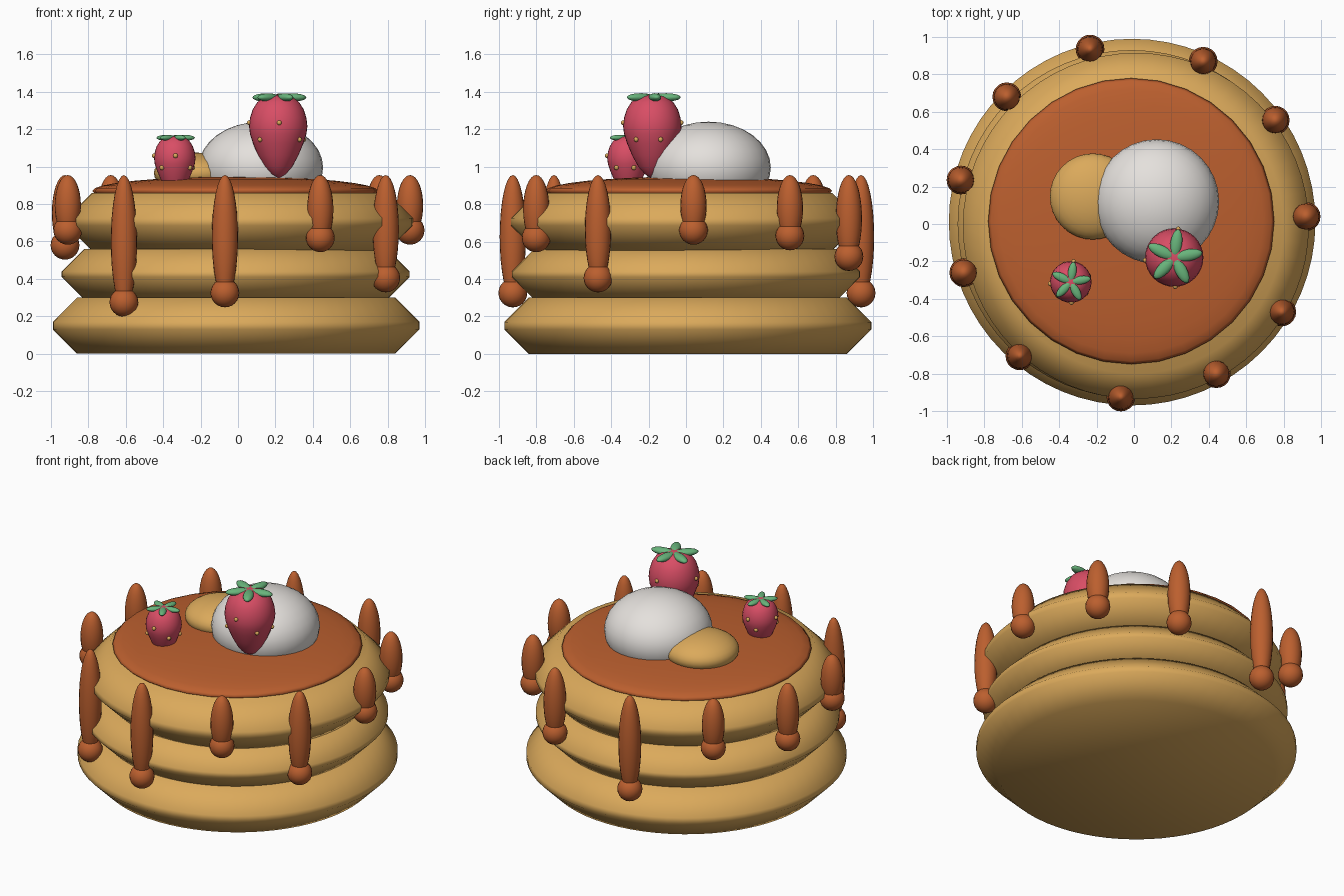
import bpy, bmesh, math
from mathutils import Matrix, Vector

if "Cube" in bpy.data.objects:
    bpy.data.objects.remove(bpy.data.objects["Cube"])


def mat(name, r, g, b):
    m = bpy.data.materials.new(name)
    m.diffuse_color = (r, g, b, 1)
    m.use_nodes = True
    m.node_tree.nodes["Principled BSDF"].inputs["Base Color"].default_value = m.diffuse_color
    return m


GOLD = mat("golden_batter", 0.71, 0.40, 0.105)
SYRUP = mat("syrup_brown", 0.50, 0.115, 0.028)
CREAM = mat("cream_white", 0.78, 0.75, 0.72)
RED = mat("berry_red", 0.69, 0.075, 0.13)
GREEN = mat("leaf_green", 0.14, 0.46, 0.20)


def finish(bm, name, material):
    bmesh.ops.recalc_face_normals(bm, faces=bm.faces)
    for f in bm.faces:
        f.smooth = True
    me = bpy.data.meshes.new(name)
    bm.to_mesh(me)
    bm.free()
    me.materials.append(material)
    ob = bpy.data.objects.new(name, me)
    bpy.context.collection.objects.link(ob)
    return ob


def add_ball(bm, loc, size, rot=0.0, seg=32, rings=16):
    m = (Matrix.Translation(loc) @ Matrix.Rotation(rot, 4, 'Z')
         @ Matrix.Diagonal((*size, 1)))
    bmesh.ops.create_uvsphere(bm, u_segments=seg, v_segments=rings, radius=1, matrix=m)


def ball(name, loc, size, material):
    bm = bmesh.new()
    add_ball(bm, loc, size)
    return finish(bm, name, material)


def lathe(name, profile, loc, material, scale=1.0, seg=64):
    """Spin an (r, z) profile; both ends are closed by caps."""
    bm = bmesh.new()
    loops = []
    for r, z in profile:
        loops.append([bm.verts.new((loc[0] + r * scale * math.cos(2 * math.pi * i / seg),
                                    loc[1] + r * scale * math.sin(2 * math.pi * i / seg),
                                    loc[2] + z * scale)) for i in range(seg)])
    for a, b in zip(loops, loops[1:]):
        for i in range(seg):
            j = (i + 1) % seg
            bm.faces.new((a[i], a[j], b[j], b[i]))
    bm.faces.new(loops[0])
    bm.faces.new(loops[-1])
    return finish(bm, name, material)


# Stack of chamfered pancakes: centre x, y, bottom, top, radius, chamfer
for name, x, y, z0, z1, r, c in (
        ("bottom_pancake", -0.01, 0.01, 0.0, 0.30, 0.98, 0.13),
        ("middle_pancake", -0.013, 0.0, 0.29, 0.56, 0.93, 0.12),
        ("top_pancake", 0.01, -0.01, 0.55, 0.86, 0.925, 0.135)):
    lathe(name, [(r - c, z0), (r, z0 + c), (r, z1 - c), (r - c, z1)], (x, y, 0), GOLD)

# Syrup pool
ball("syrup_pool", (-0.015, 0.015, 0.87), (0.765, 0.765, 0.077), SYRUP)

# Syrup drips: x, y, height of the bead
drips = [(-0.07, -0.925, 0.325), (0.44, -0.80, 0.62), (0.79, -0.47, 0.405),
         (0.92, 0.04, 0.66), (0.755, 0.555, 0.63), (0.37, 0.87, 0.52),
         (-0.235, 0.935, 0.325), (-0.68, 0.68, 0.625), (-0.925, 0.235, 0.58),
         (-0.91, -0.26, 0.66), (-0.61, -0.705, 0.275)]
for k, (x, y, z) in enumerate(drips):
    bm = bmesh.new()
    low = z - 0.03
    add_ball(bm, (x, y, (0.955 + low) / 2), (0.07, 0.07, (0.955 - low) / 2), seg=20)
    add_ball(bm, (x, y, z), (0.077, 0.077, 0.077), seg=20, rings=12)
    finish(bm, f"syrup_drip_{k + 1}", SYRUP)

# Toppings
ball("cream_scoop", (0.122, 0.12, 0.995), (0.333, 0.333, 0.245), CREAM)
ball("butter_pat", (-0.22, 0.147, 0.965), (0.23, 0.23, 0.11), GOLD)

# Strawberries: profile is measured down from the crown
BERRY = [(0.008, -0.445), (0.04, -0.425), (0.075, -0.385), (0.108, -0.325), (0.135, -0.26),
         (0.151, -0.21), (0.156, -0.17), (0.151, -0.125), (0.137, -0.08), (0.112, -0.04),
         (0.075, -0.012), (0.035, -0.002), (0.008, 0)]
SEEDS = [(-88, -0.15, 0.155), (82, -0.15, 0.155), (185, -0.15, 0.155),
         (-133, -0.24, 0.143), (-37, -0.24, 0.143), (18, -0.24, 0.143), (110, -0.24, 0.143)]
for name, x, y, top, s in (("large_strawberry", 0.215, -0.18, 1.385, 1.0),
                           ("small_strawberry", -0.338, -0.31, 1.165, 0.71)):
    lathe(name, BERRY, (x, y, top), RED, s, 32)
    # Leaf crown
    bm = bmesh.new()
    for k in range(5):
        a = math.radians(10 + 72 * k)
        add_ball(bm, (x + 0.075 * s * math.cos(a), y + 0.075 * s * math.sin(a), top - 0.015 * s),
                 (0.078 * s, 0.032 * s, 0.022 * s), a, 16, 10)
    finish(bm, name + "_leaves", GREEN)
    # Seeds
    bm = bmesh.new()
    for deg, dz, r in SEEDS:
        a = math.radians(deg)
        add_ball(bm, (x + r * s * math.cos(a), y + r * s * math.sin(a), top + dz * s),
                 (0.013,) * 3, 0, 10, 8)
    finish(bm, name + "_seeds", GOLD)
